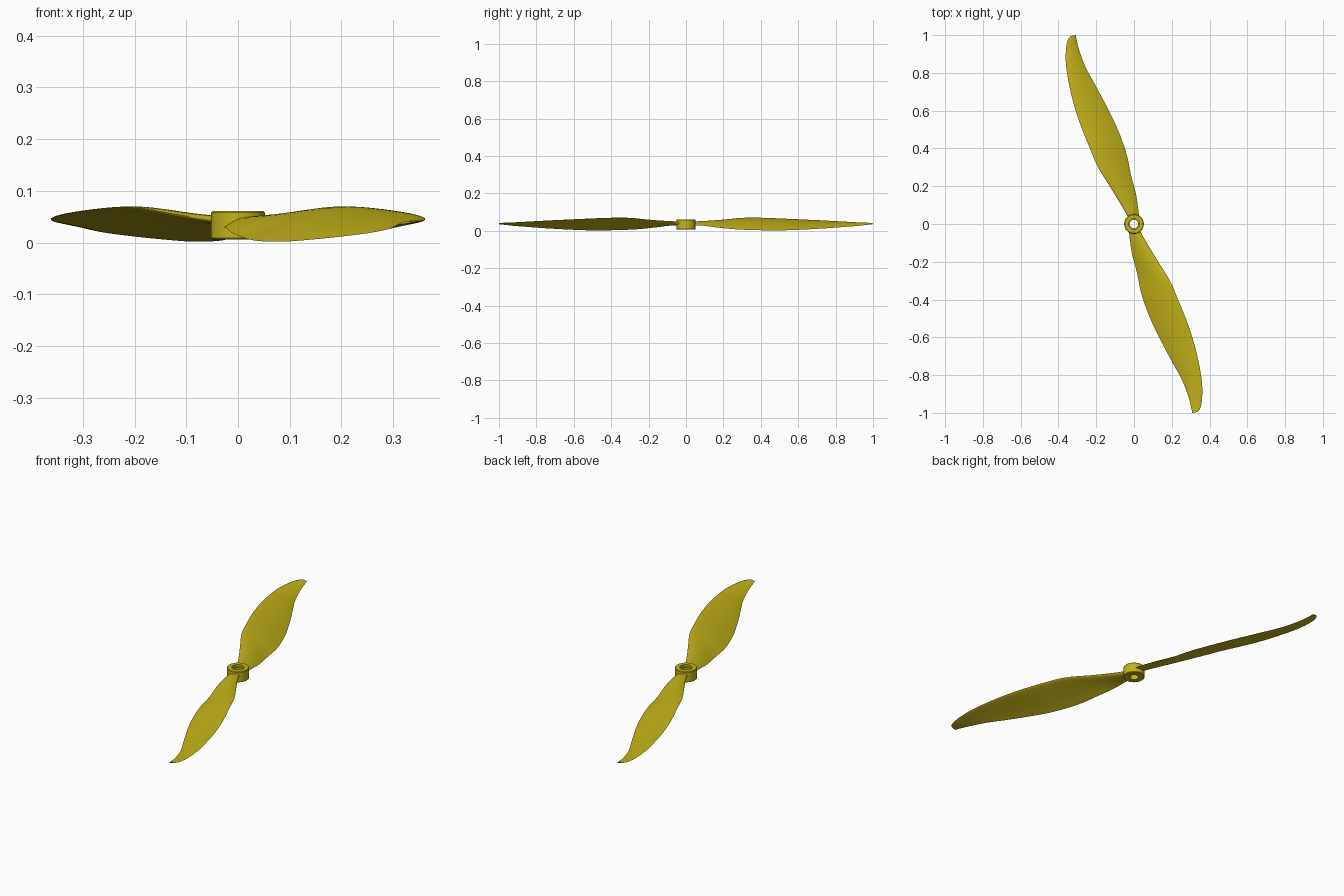
import bpy, bmesh, math
from mathutils import Vector

if "Cube" in bpy.data.objects:
    bpy.data.objects.remove(bpy.data.objects["Cube"])

gold = bpy.data.materials.new("gold")
gold.diffuse_color = (0.55, 0.45, 0.01, 1)
gold.use_nodes = True
gold.node_tree.nodes["Principled BSDF"].inputs["Base Color"].default_value = gold.diffuse_color

# Blade stations: leading edge xyz, trailing edge xyz, thickness
STATIONS = [
    (-0.030, 0.030, 0.042, 0.028, 0.032, 0.030, 0.020),
    (-0.053, 0.075, 0.045, 0.021, 0.090, 0.027, 0.020),
    (-0.116, 0.180, 0.054, 0.010, 0.160, 0.018, 0.018),
    (-0.190, 0.300, 0.067, -0.016, 0.260, 0.008, 0.016),
    (-0.233, 0.400, 0.068, -0.042, 0.380, 0.003, 0.015),
    (-0.278, 0.510, 0.064, -0.090, 0.510, 0.002, 0.014),
    (-0.315, 0.620, 0.059, -0.143, 0.620, 0.006, 0.012),
    (-0.342, 0.730, 0.054, -0.202, 0.730, 0.012, 0.010),
    (-0.360, 0.840, 0.048, -0.256, 0.830, 0.019, 0.008),
    (-0.360, 0.930, 0.043, -0.290, 0.920, 0.026, 0.006),
    (-0.350, 0.975, 0.041, -0.303, 0.972, 0.032, 0.005),
    (-0.336, 0.995, 0.040, -0.308, 1.000, 0.035, 0.003),
]
STEPS, CHORD = 5, 14


def spline(pts, steps):
    """Catmull-Rom through tuples of any length."""
    out = []
    for i in range(len(pts) - 1):
        p0, p1, p2 = pts[max(i - 1, 0)], pts[i], pts[i + 1]
        p3 = pts[min(i + 2, len(pts) - 1)]
        for s in range(steps):
            t = s / steps
            out.append(tuple(
                0.5 * (2 * b + (c - a) * t + (2 * a - 5 * b + 4 * c - d) * t ** 2
                       + (3 * b - a - 3 * c + d) * t ** 3)
                for a, b, c, d in zip(p0, p1, p2, p3)))
    return out + [pts[-1]]


def section(st):
    """Closed cambered airfoil loop from leading to trailing edge and back."""
    lead, trail, thick = Vector(st[:3]), Vector(st[3:6]), st[6]
    chord = trail - lead
    normal = chord.cross(Vector((-0.3, 0.95, 0))).normalized()
    loop = []
    for k in range(2 * CHORD):
        a = math.pi * k / CHORD
        u = 0.5 - 0.5 * math.cos(a)
        camber = 0.14 * chord.length * u * (1 - u)
        half = thick * 1.1 * math.sqrt(u) * (1 - u) + 0.001 * math.sin(math.pi * u)
        half *= 1 if a <= math.pi else -1
        loop.append(lead + chord * u + normal * (camber + half))
    return loop


def finish(name, bm, angle):
    bmesh.ops.recalc_face_normals(bm, faces=bm.faces)
    me = bpy.data.meshes.new(name)
    bm.to_mesh(me)
    bm.free()
    ob = bpy.data.objects.new(name, me)
    bpy.context.collection.objects.link(ob)
    me.materials.append(gold)
    bpy.ops.object.select_all(action='DESELECT')
    ob.select_set(True)
    bpy.context.view_layer.objects.active = ob
    bpy.ops.object.shade_smooth_by_angle(angle=math.radians(angle))
    return ob


def blade(name, turn):
    bm = bmesh.new()
    rings = [[bm.verts.new(p) for p in section(s)] for s in spline(STATIONS, STEPS)]
    n = 2 * CHORD
    for r, q in zip(rings, rings[1:]):
        for k in range(n):
            bm.faces.new((r[k], r[(k + 1) % n], q[(k + 1) % n], q[k]))
    bm.faces.new(rings[0])
    bm.faces.new(rings[-1])
    ob = finish(name, bm, 50)
    # raised normals must point up for a blade lifted on its upper face
    ob.rotation_euler.z = turn
    return ob


# Two opposite twisted blades
blade("back_blade", 0)
blade("front_blade", math.pi)

# Hub: ring with chamfered rims and a stepped bore
PROFILE = [(0.022, 0.006), (0.049, 0.006), (0.052, 0.009), (0.052, 0.058),
           (0.049, 0.061), (0.028, 0.061), (0.028, 0.050), (0.022, 0.050)]
SIDES = 48
bm = bmesh.new()
rings = [[bm.verts.new((r * math.cos(a), r * math.sin(a), z)) for r, z in PROFILE]
         for a in (2 * math.pi * i / SIDES for i in range(SIDES))]
m = len(PROFILE)
for i in range(SIDES):
    r, q = rings[i], rings[(i + 1) % SIDES]
    for k in range(m):
        bm.faces.new((r[k], r[(k + 1) % m], q[(k + 1) % m], q[k]))
finish("hub", bm, 30)
